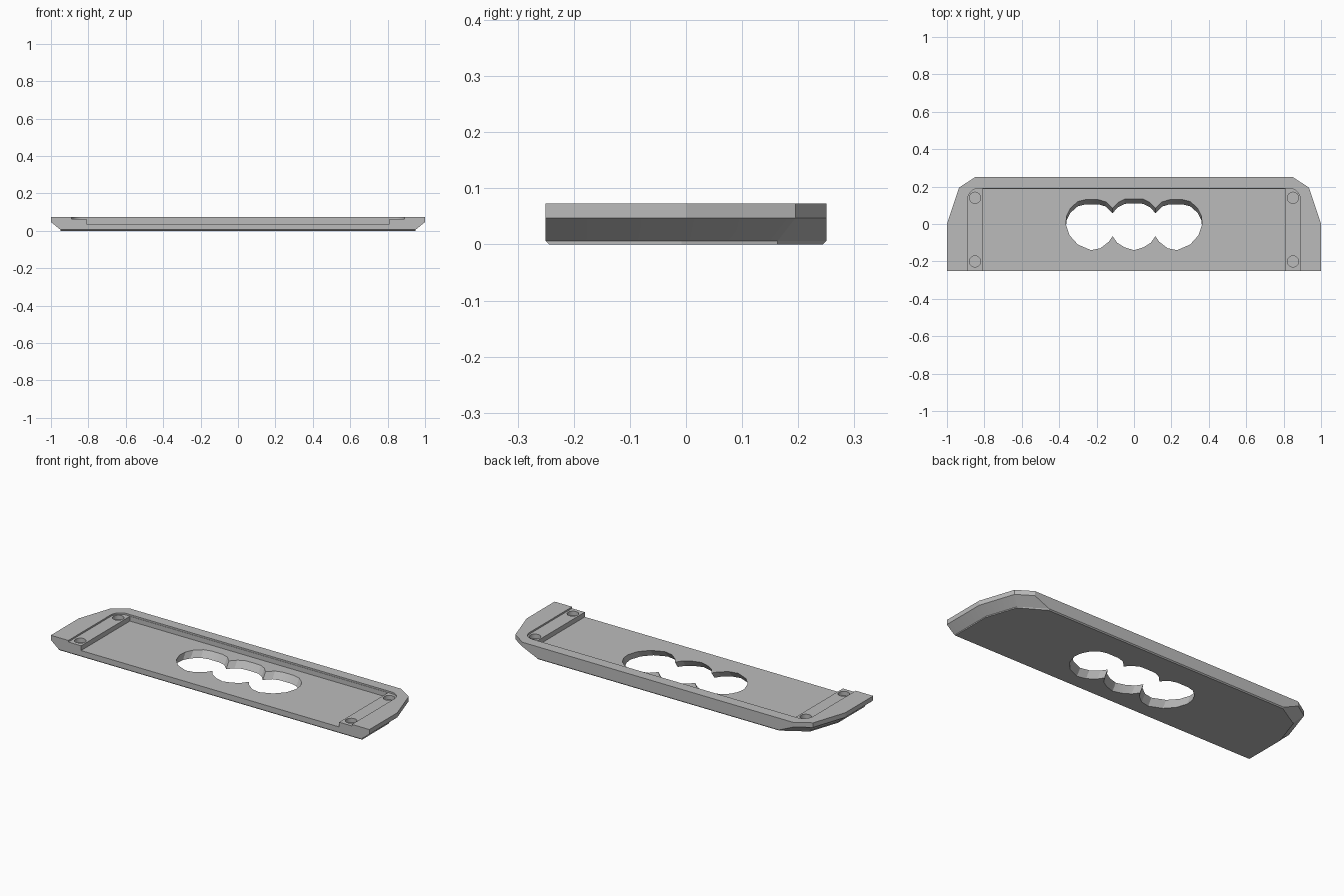
import bpy, bmesh, math

cube = bpy.data.objects.get("Cube")
if cube:
    bpy.data.objects.remove(cube, do_unlink=True)

grey = bpy.data.materials.new("plain grey")
grey.use_nodes = True
COLOUR = (0.5, 0.5, 0.5, 1)
grey.diffuse_color = COLOUR
grey.node_tree.nodes["Principled BSDF"].inputs["Base Color"].default_value = COLOUR


def mirrored(half):
    """Close a right-hand outline, listed front to back, with its mirror image."""
    return half + [(-x, y) for x, y in reversed(half) if abs(x) > 1e-6]


def loft(name, rings):
    """Solid through stacked outlines, each given as (z, points), bottom first."""
    bm = bmesh.new()
    loops = [[bm.verts.new((x, y, z)) for x, y in pts] for z, pts in rings]
    n = len(loops[0])
    bm.faces.new(loops[0][::-1])
    bm.faces.new(loops[-1])
    for low, high in zip(loops, loops[1:]):
        for i in range(n):
            j = (i + 1) % n
            bm.faces.new((low[i], low[j], high[j], high[i]))
    bmesh.ops.recalc_face_normals(bm, faces=bm.faces)
    mesh = bpy.data.meshes.new(name)
    bm.to_mesh(mesh)
    bm.free()
    mesh.materials.append(grey)
    obj = bpy.data.objects.new(name, mesh)
    bpy.context.collection.objects.link(obj)
    return obj


def arc(cx, cy, r, start, end, steps):
    angles = [math.radians(start + (end - start) * i / steps) for i in range(steps + 1)]
    return [(cx + r * math.cos(a), cy + r * math.sin(a)) for a in angles]


# Plate body: upright rim, undercut ends, and a fine bevel at the foot
TOP, ABOVE = 0.073, 0.12
rim = mirrored([(1, -0.25), (1, 0), (0.935, 0.195), (0.85, 0.25)])
foot = mirrored([(0.95, -0.25), (0.95, -0.008), (0.893, 0.163), (0.758, 0.25)])
sole = [(x, max(-0.244, min(0.244, y))) for x, y in foot]
plate = loft("plate", [(0, sole), (0.006, foot), (0.047, rim), (TOP, rim)])

# Recesses open to the front: shallow ledge with round corners, then deep tray
ledge = mirrored([(0.89, -0.3)] + arc(0.83, 0.13, 0.06, 0, 90, 8))
tray = mirrored([(0.81, -0.3), (0.81, 0.188)])
cutters = [loft("ledge_cutter", [(0.064, ledge), (ABOVE, ledge)]),
           loft("tray_cutter", [(0.037, tray), (ABOVE, tray)])]

# Blind round sockets in the ledges
for x in (-0.85, 0.85):
    for y in (-0.2, 0.14):
        ring = arc(x, y, 0.03, 0, 345, 23)
        cutters.append(loft("socket_cutter", [(0.04, ring), (ABOVE, ring)]))

# Three-lobed opening, leaning forward towards its bottom
lobes = mirrored([
    (0, -0.14), (0.05, -0.125), (0.09, -0.1), (0.115, -0.065), (0.135, -0.095),
    (0.18, -0.13), (0.23, -0.14), (0.3, -0.11), (0.345, -0.06), (0.365, 0),
    (0.36, 0.045), (0.34, 0.085), (0.3, 0.12), (0.26, 0.13), (0.19, 0.13),
    (0.15, 0.118), (0.115, 0.083), (0.085, 0.115), (0.05, 0.133), (0, 0.135)])
LEAN = 0.025 / 0.037


def leaned(z):
    return z, [(x, y + LEAN * (z - 0.037)) for x, y in lobes]


cutters.append(loft("opening_cutter", [leaned(-0.02), leaned(0.055)]))

# Cut everything out of the plate
bpy.context.view_layer.objects.active = plate
for cutter in cutters:
    cutter.hide_render = True
    mod = plate.modifiers.new(cutter.name, "BOOLEAN")
    mod.operation = "DIFFERENCE"
    mod.solver = "EXACT"
    mod.object = cutter
    bpy.ops.object.modifier_apply(modifier=mod.name)
    bpy.data.objects.remove(cutter, do_unlink=True)

# Smooth the round walls, keep the hard edges
bpy.ops.object.select_all(action="DESELECT")
plate.select_set(True)
bpy.ops.object.shade_smooth_by_angle(angle=math.radians(16))
